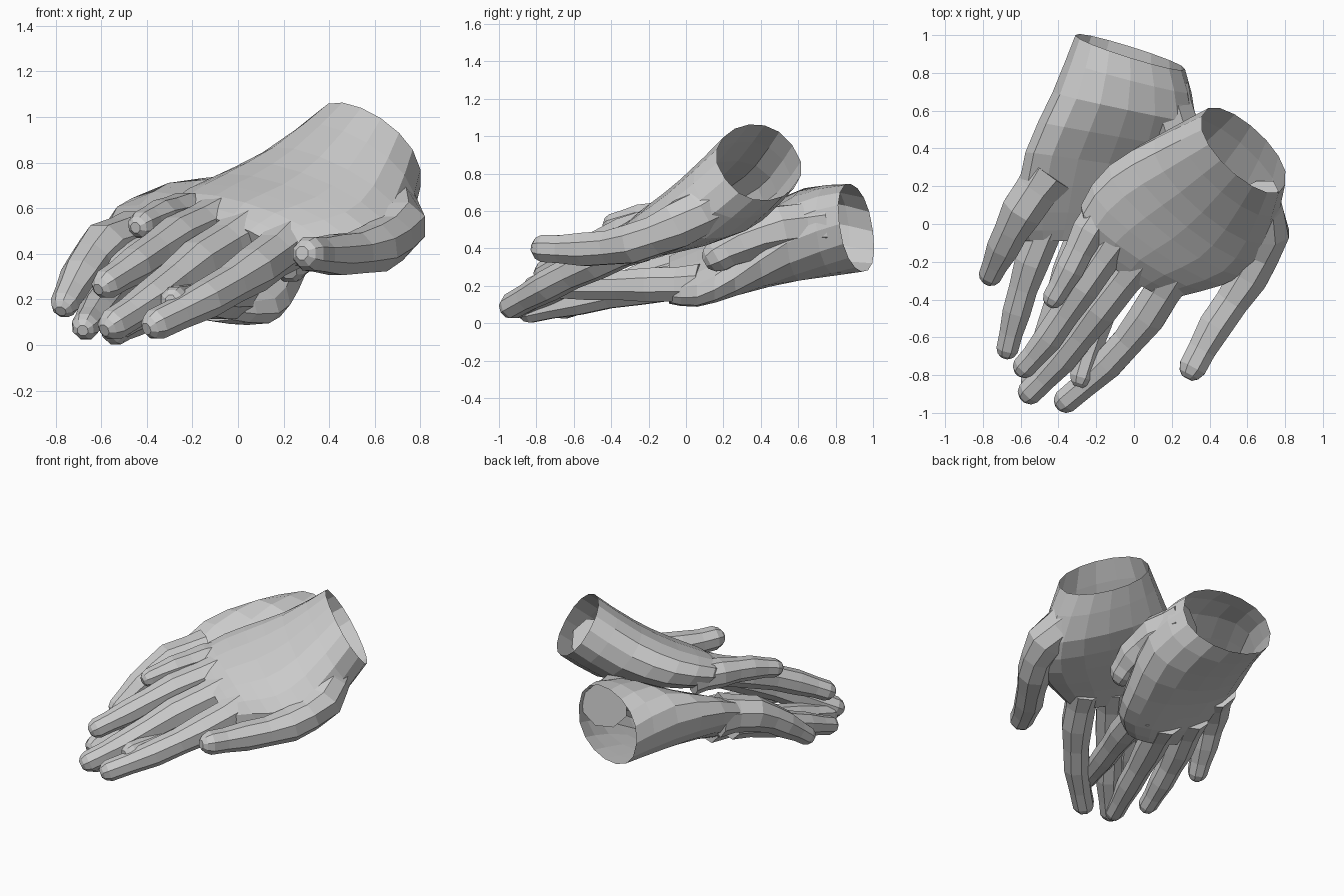
import bpy, bmesh
from math import sin, cos, pi, copysign
from mathutils import Vector as V

if "Cube" in bpy.data.objects:
    bpy.data.objects.remove(bpy.data.objects["Cube"])


def spline(points, steps):
    """Catmull-Rom resampling of a list of equal-length vectors."""
    out = []
    n = len(points)
    for i in range(n - 1):
        p0, p1, p2, p3 = (points[min(max(i + k, 0), n - 1)] for k in (-1, 0, 1, 2))
        for s in range(steps):
            t = s / steps
            out.append([0.5 * (2 * b + (c - a) * t + (2 * a - 5 * b + 4 * c - d) * t * t
                        + (3 * b - a - 3 * c + d) * t ** 3)
                        for a, b, c, d in zip(p0, p1, p2, p3)])
    return out + [list(points[-1])]


def skin(name, rings, cap_start):
    """Join rings of points into a flat-shaded tube, closed at its far end."""
    bm = bmesh.new()
    loops = [[bm.verts.new(p) for p in r] for r in rings]
    n = len(loops[0])
    for a, b in zip(loops, loops[1:]):
        for i in range(n):
            bm.faces.new((a[i], a[(i + 1) % n], b[(i + 1) % n], b[i]))
    bm.faces.new(loops[-1])
    if cap_start:
        bm.faces.new(loops[0][::-1])
    bmesh.ops.recalc_face_normals(bm, faces=bm.faces)
    me = bpy.data.meshes.new(name)
    bm.to_mesh(me)
    bm.free()
    ob = bpy.data.objects.new(name, me)
    bpy.context.collection.objects.link(ob)


def palm(name, sections, n=16):
    """Section: centre, half-width axis, half-thickness axis, hollow of the palm side."""
    rings = []
    for s in spline([c + a + b + (h,) for c, a, b, h in sections], 2):
        c, a, b, h = V(s[0:3]), V(s[3:6]), V(s[6:9]), s[9]
        ring = []
        for i in range(n):
            t = 2 * pi * i / n
            k = copysign(abs(sin(t)) ** .85, sin(t))
            if k * h > 0:
                k *= 1 - abs(h) * abs(k) ** 3
            ring.append(c + a * cos(t) + b * k)
        rings.append(ring)
    skin(name, rings, False)


def digit(name, path, r0, r1, n=8):
    """Tapered finger with slightly swollen joints and a rounded tip."""
    pts = [V(p) for p in spline(path, 2)]
    m = len(pts) - 1
    rad = [(r0 + (r1 - r0) * i / m) * (1.05 if i % 2 == 0 else 0.97) for i in range(m + 1)]
    end = (pts[-1] - pts[-2]).normalized()
    pts += [pts[-1] + end * r1 * 0.55, pts[-1] + end * r1 * 0.85]
    rad += [r1 * 0.8, r1 * 0.42]
    rings = []
    for i, p in enumerate(pts):
        d = (pts[min(i + 1, len(pts) - 1)] - pts[max(i - 1, 0)]).normalized()
        side = d.cross(V((0, 0, 1))).normalized()
        up = side.cross(d)
        rings.append([p + rad[i] * (side * cos(2 * pi * (k + .5) / n)
                                    + up * sin(2 * pi * (k + .5) / n)) for k in range(n)])
    skin(name, rings, True)


# Upper hand: back facing up, wrist open
palm("upper_palm", [
    ((.58, .39, .86), (.22, -.18, -.09), (-.04, -.13, .18), 0),
    ((.42, .19, .66), (.31, -.26, -.12), (-.06, -.13, .165), 0),
    ((.24, .03, .555), (.37, -.28, -.12), (-.04, -.11, .15), -.2),
    ((.06, -.12, .505), (.34, -.22, -.10), (-.03, -.07, .12), -.2),
    ((-.02, -.24, .455), (.23, -.15, -.08), (-.02, -.04, .08), 0)])
digit("upper_thumb", [(.63, .14, .64), (.70, -.05, .52), (.605, -.28, .425),
                      (.43, -.54, .395), (.31, -.76, .40)], .14, .075)
digit("upper_index_finger", [(.21, -.25, .44), (.07, -.49, .33),
                             (-.14, -.74, .20), (-.36, -.935, .09)], .115, .068)
digit("upper_middle_finger", [(.04, -.17, .49), (-.18, -.45, .36),
                              (-.38, -.71, .20), (-.55, -.89, .088)], .115, .068)
digit("upper_ring_finger", [(-.08, -.06, .55), (-.27, -.33, .47),
                            (-.45, -.60, .35), (-.58, -.755, .265)], .11, .064)
digit("upper_little_finger", [(-.13, .12, .57), (-.24, -.04, .575),
                              (-.34, -.24, .56), (-.425, -.39, .525)], .11, .06)

# Lower hand: palm facing up beneath the other, wrist open
palm("lower_palm", [
    ((-.02, .91, .51), (.29, -.09, .02), (0, -.03, .235), 0),
    ((-.05, .62, .49), (.38, -.08, -.06), (.02, -.02, .255), .15),
    ((-.155, .32, .39), (.42, -.06, -.15), (.03, 0, .18), .3),
    ((-.22, .06, .28), (.40, 0, -.14), (.03, 0, .125), .15),
    ((-.29, -.09, .235), (.29, 0, -.09), (.02, 0, .09), 0)])
digit("lower_thumb", [(.15, .70, .52), (.22, .50, .50), (.24, .30, .43), (.23, .17, .36)], .15, .09)
digit("lower_index_finger", [(.0, .08, .21), (-.08, -.20, .205),
                             (-.19, -.52, .20), (-.28, -.81, .195)], .11, .062)
digit("lower_middle_finger", [(-.22, .05, .23), (-.34, -.25, .19),
                              (-.45, -.58, .12), (-.54, -.84, .062)], .11, .062)
digit("lower_ring_finger", [(-.42, .08, .32), (-.54, -.20, .24),
                            (-.62, -.46, .15), (-.67, -.66, .08)], .11, .06)
digit("lower_little_finger", [(-.45, .27, .45), (-.59, .07, .42),
                              (-.69, -.12, .30), (-.76, -.27, .18)], .14, .062)
